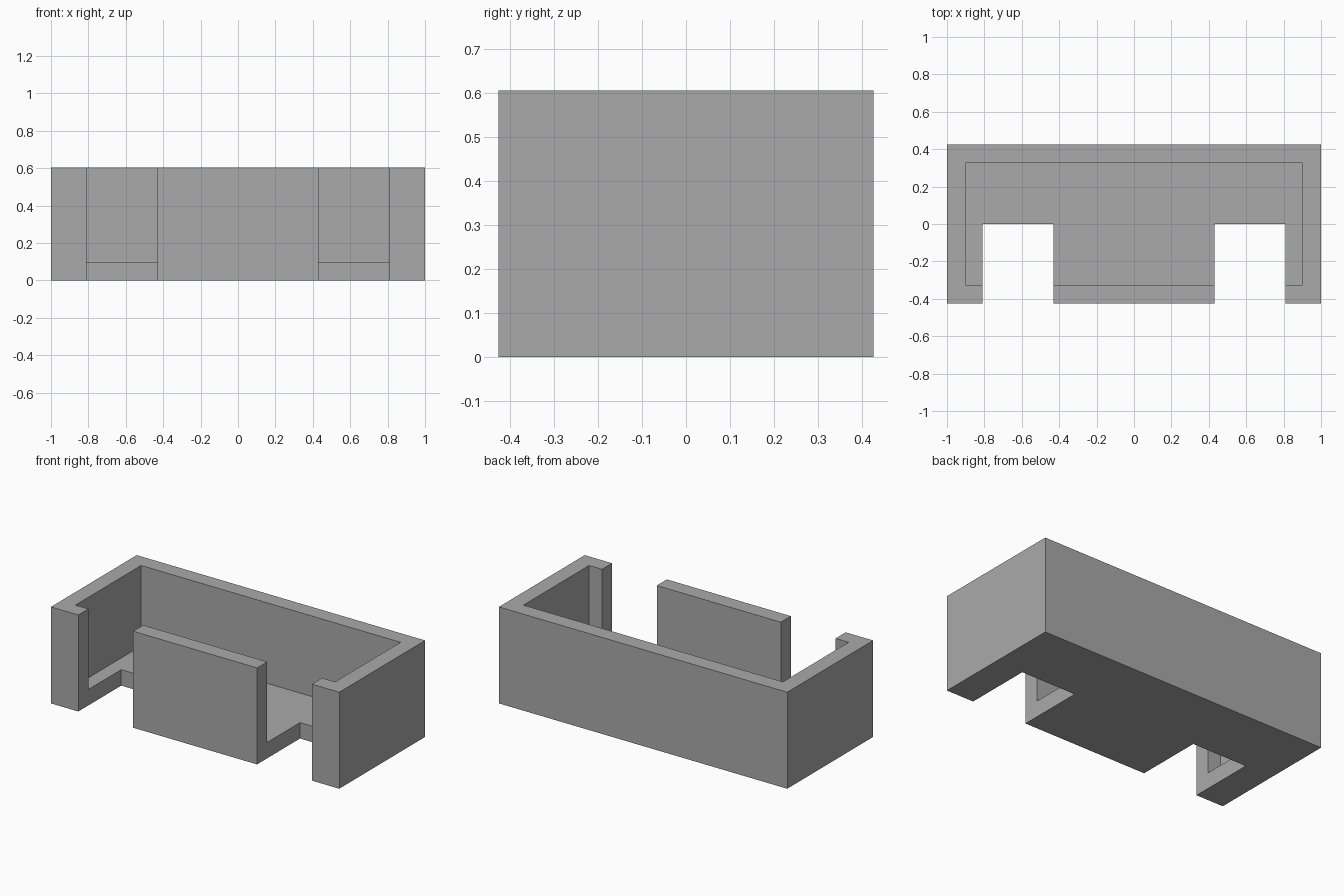
import bpy
import bmesh
from mathutils import Matrix, Vector

default = bpy.data.objects.get("Cube")
if default:
    bpy.data.objects.remove(default, do_unlink=True)

HALF_X, HALF_Y, HEIGHT = 1.0, 0.425, 0.605
WALL = 0.1
FLOOR = 0.1
SLOT_IN, SLOT_OUT = 0.43, 0.81


def box(name, low, high):
    low, high = Vector(low), Vector(high)
    bm = bmesh.new()
    place = Matrix.Translation((low + high) / 2) @ Matrix.Diagonal((*(high - low), 1))
    bmesh.ops.create_cube(bm, size=1, matrix=place)
    mesh = bpy.data.meshes.new(name)
    bm.to_mesh(mesh)
    bm.free()
    obj = bpy.data.objects.new(name, mesh)
    bpy.context.collection.objects.link(obj)
    return obj


def cut(target, cutter):
    cutter.hide_render = True
    mod = target.modifiers.new(cutter.name, "BOOLEAN")
    mod.operation = "DIFFERENCE"
    mod.solver = "EXACT"
    mod.object = cutter
    bpy.context.view_layer.objects.active = target
    bpy.ops.object.modifier_apply(modifier=mod.name)
    bpy.data.objects.remove(cutter, do_unlink=True)


# Plain grey material
grey = bpy.data.materials.new("grey")
grey.use_nodes = True
colour = (0.4, 0.4, 0.4, 1)
grey.diffuse_color = colour
grey.node_tree.nodes["Principled BSDF"].inputs["Base Color"].default_value = colour

# Open tray: solid block, hollowed from the top
tray = box("open_tray", (-HALF_X, -HALF_Y, 0), (HALF_X, HALF_Y, HEIGHT))
tray.data.materials.append(grey)
cut(tray, box("cavity_cutter", (WALL - HALF_X, WALL - HALF_Y, FLOOR),
              (HALF_X - WALL, HALF_Y - WALL, HEIGHT + 1)))

# Two full-height notches through the front wall and floor
for side in (-1, 1):
    x0, x1 = sorted((side * SLOT_IN, side * SLOT_OUT))
    cut(tray, box("notch_cutter", (x0, -1, -1), (x1, 0, HEIGHT + 1)))
